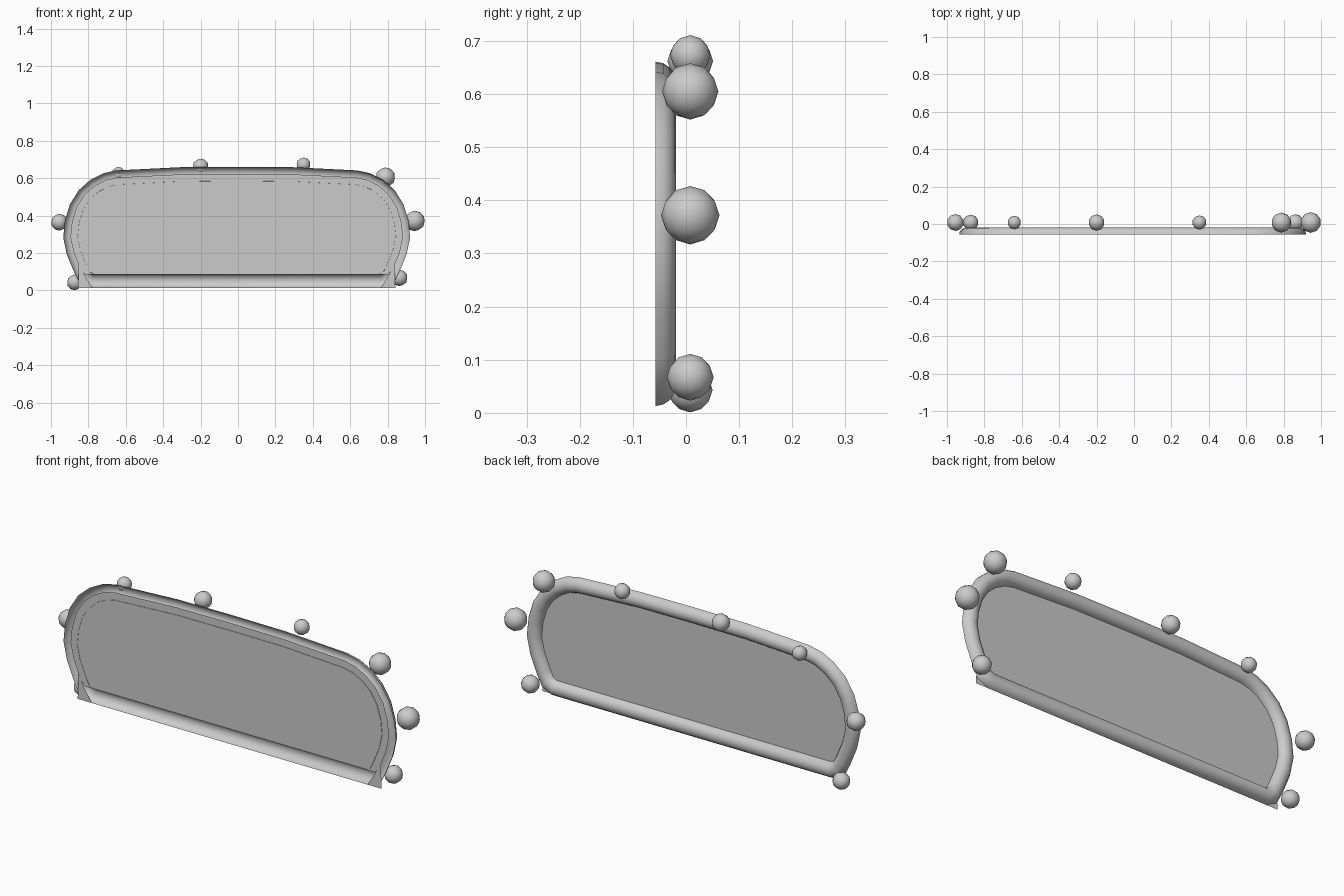
import bpy, bmesh, math
from mathutils import Vector

if "Cube" in bpy.data.objects:
    bpy.data.objects.remove(bpy.data.objects["Cube"])

CX = -0.007      # frame centre in x
FRONT = -0.057   # front plane of frame and panel
R = 0.038        # half-round moulding radius


def make_object(name, bm, smooth=True):
    bmesh.ops.recalc_face_normals(bm, faces=bm.faces[:])
    me = bpy.data.meshes.new(name)
    bm.to_mesh(me)
    bm.free()
    ob = bpy.data.objects.new(name, me)
    bpy.context.collection.objects.link(ob)
    if smooth:
        bpy.ops.object.select_all(action='DESELECT')
        ob.select_set(True)
        bpy.context.view_layer.objects.active = ob
        bpy.ops.object.shade_smooth_by_angle(angle=math.radians(50))
    return ob


# Centreline of the frame: right half, mirrored to a closed loop
half = [(0.30, 0.621), (0.64, 0.604), (0.70, 0.591), (0.76, 0.560), (0.815, 0.512),
        (0.857, 0.445), (0.881, 0.365), (0.889, 0.285), (0.872, 0.205),
        (0.835, 0.115), (0.812, 0.070), (0.775, 0.051)]
loop = [Vector((0, 0.623))] + [Vector(p) for p in half]
loop += [Vector((-x, z)) for x, z in reversed(half)]
n = len(loop)

# Half-round frame, bulging to the back and open at the front
bm = bmesh.new()
rings = []
for i, p in enumerate(loop):
    d0 = (p - loop[i - 1]).normalized()
    d1 = (loop[(i + 1) % n] - p).normalized()
    t = (d0 + d1).normalized()
    out = Vector((-t.y, t.x)) / max(t.dot(d1), 0.7)
    ring = []
    for k in range(9):
        a = math.pi * k / 8
        q = p + out * (R * math.cos(a))
        ring.append(bm.verts.new((q.x + CX, FRONT + R * math.sin(a), q.y)))
    rings.append(ring)
for i in range(n):
    a, b = rings[i], rings[(i + 1) % n]
    for k in range(8):
        bm.faces.new((a[k], b[k], b[k + 1], a[k + 1]))
make_object("frame", bm)

# Flat panel filling the frame
bm = bmesh.new()
outline = [p for p in loop if p.y > 0.10]
right = [p for p in outline if p.x >= 0]
left = [p for p in outline if p.x < 0]
pts = right + [Vector((0.81, 0.085)), Vector((-0.81, 0.085))] + left
bm.faces.new([bm.verts.new((p.x + CX, FRONT + 0.002, p.y)) for p in pts])
make_object("panel", bm, False)

# Pointed tabs at the lower corners
for side, name in ((1, "right"), (-1, "left")):
    bm = bmesh.new()
    tab = [(0.845, 0.14), (0.848, 0.013), (0.77, 0.013), (0.80, 0.06)]
    bm.faces.new([bm.verts.new((side * x + CX, FRONT, z)) for x, z in tab])
    make_object("corner_tab_" + name, bm, False)

# Row of bulbs around the rim: x, z, radius
bulbs = [(-0.873, 0.043, 0.042), (-0.955, 0.365, 0.045), (-0.64, 0.625, 0.036),
         (-0.20, 0.662, 0.043), (0.35, 0.673, 0.038), (0.788, 0.605, 0.053),
         (0.945, 0.372, 0.055), (0.863, 0.067, 0.044)]
for i, (x, z, r) in enumerate(bulbs):
    bm = bmesh.new()
    bmesh.ops.create_icosphere(bm, subdivisions=2, radius=r)
    bmesh.ops.translate(bm, verts=bm.verts[:], vec=(x, 0.008, z))
    make_object("bulb_%d" % (i + 1), bm)
